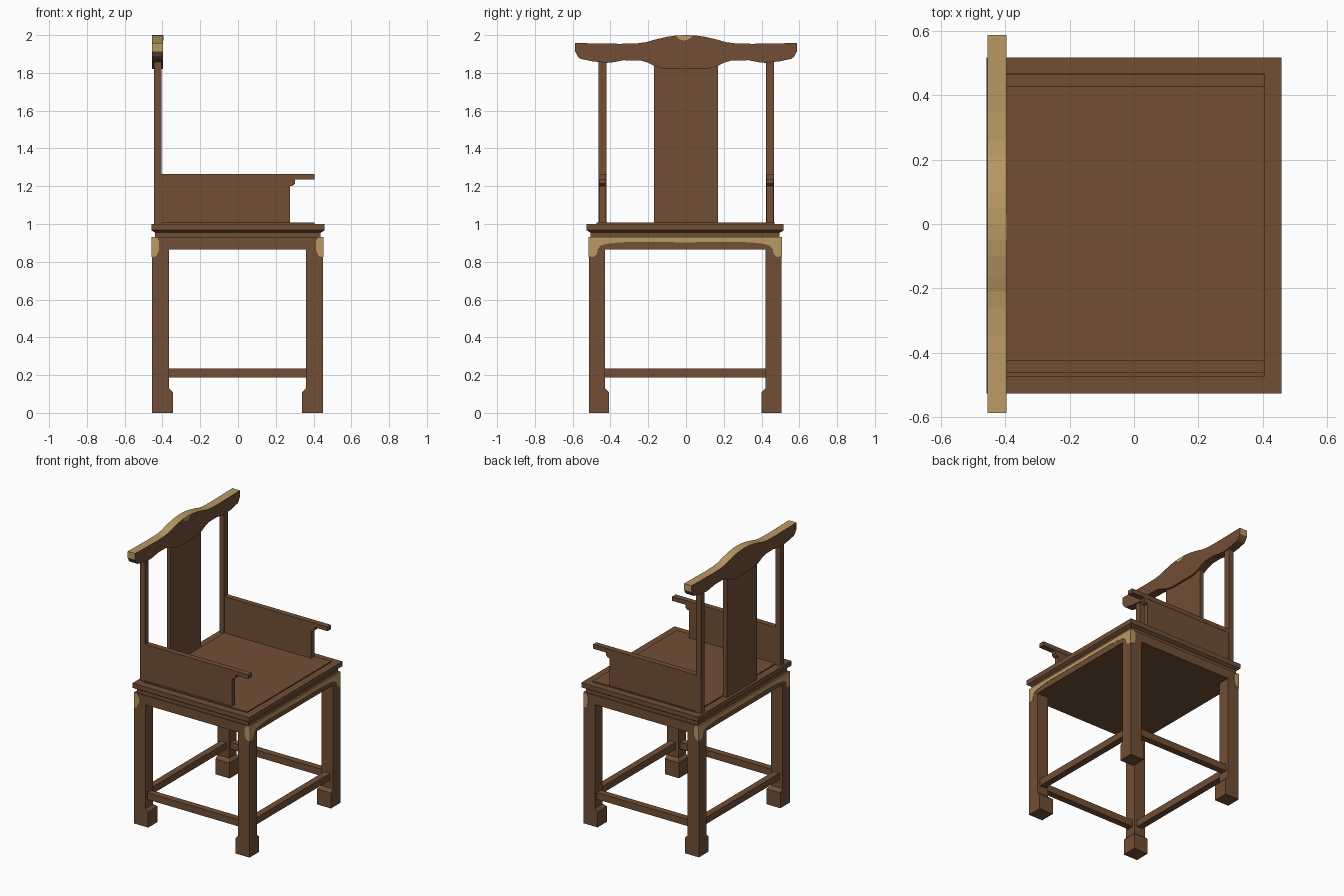
import bpy, bmesh

if "Cube" in bpy.data.objects:
    bpy.data.objects.remove(bpy.data.objects["Cube"])

def material(name, rgb):
    m = bpy.data.materials.new(name)
    m.diffuse_color = (*rgb, 1)
    m.use_nodes = True
    m.node_tree.nodes["Principled BSDF"].inputs["Base Color"].default_value = m.diffuse_color
    return m

WOOD = material("brown wood", (0.165, 0.077, 0.036))
GOLD = material("gold trim", (0.49, 0.325, 0.128))

def finish(name, bm, mats):
    bmesh.ops.recalc_face_normals(bm, faces=bm.faces[:])
    me = bpy.data.meshes.new(name)
    bm.to_mesh(me)
    bm.free()
    for m in mats:
        me.materials.append(m)
    ob = bpy.data.objects.new(name, me)
    bpy.context.collection.objects.link(ob)
    return ob

def loft(name, levels, mats=(WOOD,)):
    """Stack of rectangles: each level is (z, x0, x1, y0, y1)."""
    bm = bmesh.new()
    rings = [[bm.verts.new(p) for p in ((a, c, z), (b, c, z), (b, d, z), (a, d, z))]
             for z, a, b, c, d in levels]
    for lo, hi in zip(rings, rings[1:]):
        for i in range(4):
            j = (i + 1) % 4
            bm.faces.new((lo[i], lo[j], hi[j], hi[i]))
    bm.faces.new(rings[0])
    bm.faces.new(rings[-1])
    return finish(name, bm, mats)

def box(name, x0, x1, y0, y1, z0, z1):
    return loft(name, [(z0, x0, x1, y0, y1), (z1, x0, x1, y0, y1)])

def plate(name, pts, axis, lo, hi, mats):
    """Extrude a 2D outline (u, z) along x or y from lo to hi."""
    bm = bmesh.new()
    def ring(t):
        return [bm.verts.new((t, u, z) if axis == "x" else (u, t, z)) for u, z in pts]
    a, b = ring(lo), ring(hi)
    n = len(pts)
    for i in range(n):
        j = (i + 1) % n
        bm.faces.new((a[i], a[j], b[j], b[i]))
    bm.faces.new(a)
    bm.faces.new(b)
    return finish(name, bm, mats)

# outer limits of the leg frame
X0, X1, Y0, Y1 = -0.455, 0.45, -0.513, 0.505

# legs with block feet that step inwards
for xn, sx, ox in (("back", 1, X0), ("front", -1, X1)):
    for yn, sy, oy in (("right", 1, Y0), ("left", -1, Y1)):
        levels = []
        for z, w, d in ((0, .11, .106), (.11, .11, .106), (.13, .09, .083), (.87, .09, .083)):
            xs, ys = sorted((ox, ox + sx * w)), sorted((oy, oy + sy * d))
            levels.append((z, *xs, *ys))
        loft(f"{xn}_{yn}_leg", levels)

# stretchers between the legs
for n, y in (("right", Y0 + .042), ("left", Y1 - .042)):
    box(f"{n}_stretcher", X0 + .08, X1 - .08, y - .023, y + .023, .187, .235)
for n, x in (("back", X0 + .045), ("front", X1 - .045)):
    box(f"{n}_stretcher", x - .023, x + .023, Y0 + .075, Y1 - .075, .187, .235)

# apron, waist, seat slab with bevelled underside, raised seat panel
box("apron", X0, X1, Y0, Y1, .865, .93)
box("waist", -.44, .437, -.505, .495, .93, .957)
loft("seat", [(.955, -.44, .44, -.508, .498), (.967, -.4585, .4585, -.527, .517),
              (1.0, -.4585, .4585, -.527, .517)])
box("seat_panel", -.405, .405, -.475, .468, 1.0, 1.007)

# gold edging on the front and back apron, dropping down over the legs
half = [(0, .93), (.509, .93), (.509, .828), (.485, .826), (.468, .84), (.463, .868),
        (.448, .885), (.42, .894), (.36, .901), (.3, .905), (0, .903)]
c = (Y0 + Y1) / 2
trim = [(c + u, z) for u, z in half] + [(c - u, z) for u, z in half[-2:0:-1]]
plate("front_gold_edging", trim, "x", X1, X1 + .002, [GOLD])
plate("back_gold_edging", trim, "x", X0 - .002, X0, [GOLD])

# gold corner spots on both sides
spot = [(0, .93), (.025, .93), (.038, .905), (.038, .865), (.024, .832), (0, .822)]
for yn, lo in (("right", Y0 - .002), ("left", Y1)):
    for xn, o, s in (("back", X0, 1), ("front", X1, -1)):
        plate(f"{xn}_{yn}_gold_spot", [(o + s * u, z) for u, z in spot], "y", lo, lo + .002, [GOLD])

# arms: panel with notched front and a rail on top
arm = [(-.41, 1.0), (.275, 1.0), (.275, 1.2), (.29, 1.203), (.303, 1.215), (.303, 1.236),
       (-.41, 1.236)]
for n, y in (("right", -.443), ("left", .445)):
    plate(f"{n}_arm_panel", arm, "y", y - .018, y + .018, [WOOD])
    box(f"{n}_arm_rail", -.41, .405, y - .02, y + .02, 1.235, 1.265)
    box(f"{n}_back_post", -.444, -.405, y - .021, y + .021, .99, 1.88)

# central back splat
box("back_splat", -.44, -.41, -.169, .169, .99, 1.86)

# crest rail: wavy outline, gold on top and at the tips
top = [(0, 2.0), (.05, 1.998), (.10, 1.991), (.165, 1.976), (.21, 1.963), (.26, 1.956),
       (.35, 1.954), (.587, 1.958)]
bottom = [(.587, 1.913), (.575, 1.89), (.56, 1.875), (.50, 1.862), (.42, 1.853), (.38, 1.857),
          (.33, 1.867), (.24, 1.866), (.20, 1.853), (.165, 1.836), (.13, 1.825), (.09, 1.82)]
side = top + bottom
outline = side + [(-u, z) for u, z in side[:0:-1]]
crest = plate("crest_rail", outline, "x", -.455, -.396, [WOOD, GOLD])
for p in crest.data.polygons:
    if p.normal.z > .5 or abs(p.normal.y) > .99:
        p.material_index = 1

# small gold inlay on the crest front
inlay = [(-.04, 1.996), (-.035, 1.985), (-.018, 1.975), (0, 1.972), (.018, 1.975),
         (.035, 1.985), (.04, 1.996), (0, 1.999)]
plate("crest_inlay", [(u - .01, z) for u, z in inlay], "x", -.396, -.394, [GOLD])
